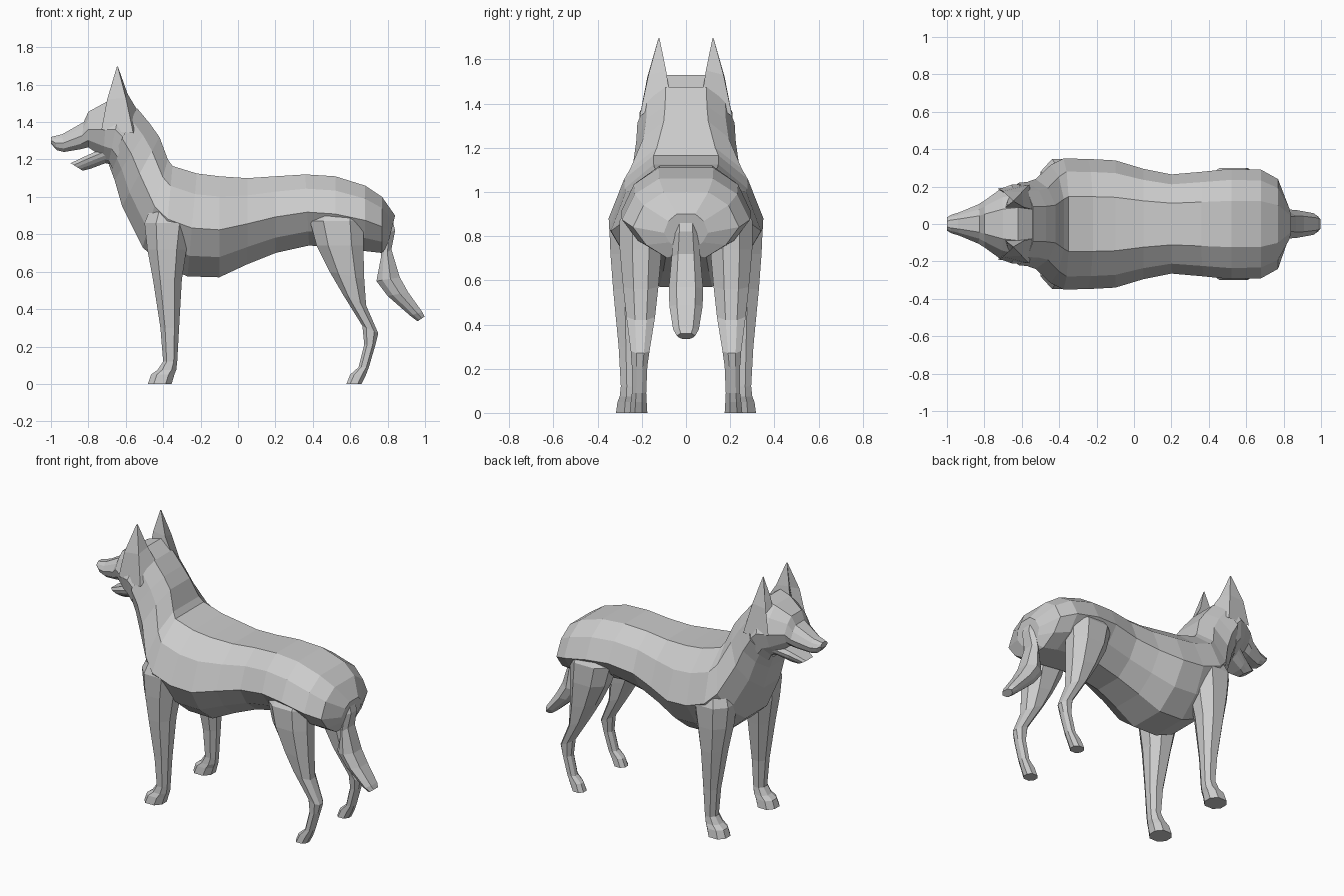
import bpy, bmesh
from mathutils import Vector


def loft(name, rings, mirror=False):
    """Skin a list of equal-length point rings, cap both ends, keep flat faces."""
    bm = bmesh.new()
    vs = [[bm.verts.new(p) for p in r] for r in rings]
    n = len(vs[0])
    for a, b in zip(vs, vs[1:]):
        for i in range(n):
            j = (i + 1) % n
            bm.faces.new((a[i], a[j], b[j], b[i]))
    bm.faces.new(vs[0])
    bm.faces.new(vs[-1])
    bmesh.ops.recalc_face_normals(bm, faces=bm.faces)
    me = bpy.data.meshes.new(name)
    bm.to_mesh(me)
    bm.free()
    ob = bpy.data.objects.new(name, me)
    bpy.context.collection.objects.link(ob)
    if mirror:
        m = ob.modifiers.new("mirror", "MIRROR")
        m.use_axis = (False, True, False)
        m.use_mirror_merge = False
    return ob


def section(xt, zt, xb, zb, w,
            prof=((0, .42), (.2, .8), (.53, 1), (.8, .75), (1, .35))):
    """Symmetric ring between a top point and a bottom point, half width w."""
    half = [(xt + (xb - xt) * f, k * w, zt + (zb - zt) * f) for f, k in prof]
    return half + [(x, -y, z) for x, y, z in reversed(half)]


def leg_ring(z, x0, x1, y0, y1, tilt=0):
    """Eight-sided leg ring; tilt raises the rear edge."""
    cx, cy, hx, hy = (x0 + x1) / 2, (y0 + y1) / 2, (x1 - x0) / 2, (y1 - y0) / 2
    oct8 = [(1, .4), (.5, 1), (-.5, 1), (-1, .4),
            (-1, -.4), (-.5, -1), (.5, -1), (1, -.4)]
    return [(cx + hx * a, cy + hy * b, z + tilt * a) for a, b in oct8]


# torso and neck, rump to back of skull: top x, z, bottom x, z, half width
torso = [
    (.84, .90, .80, .74, .10),
    (.77, 1.00, .77, .70, .24),
    (.68, 1.06, .68, .71, .29),
    (.52, 1.11, .52, .73, .295),
    (.36, 1.12, .38, .74, .28),
    (.20, 1.11, .20, .70, .265),
    (.05, 1.10, .05, .64, .295),
    (-.10, 1.11, -.10, .57, .34),
    (-.22, 1.125, -.27, .575, .348),
    (-.35, 1.165, -.40, .63, .35),
    (-.375, 1.20, -.51, .73, .315),
    (-.42, 1.32, -.62, .95, .24),
    (-.47, 1.39, -.66, 1.09, .225),
    (-.54, 1.475, -.69, 1.17, .22),
]
loft("torso", [section(*r) for r in torso])

# head with upper muzzle
head_prof = ((0, .42), (.2, .75), (.5, 1), (.8, .85), (1, .5))
head = [
    (-.54, 1.47, -.67, 1.15, .21),
    (-.62, 1.53, -.69, 1.19, .21),
    (-.70, 1.51, -.72, 1.21, .19),
    (-.80, 1.455, -.80, 1.265, .125),
    (-.825, 1.40, -.84, 1.255, .105),
    (-.94, 1.335, -.93, 1.24, .062),
    (-.98, 1.325, -.97, 1.25, .05),
    (-1.0, 1.32, -1.0, 1.285, .036),
]
loft("head", [section(*r, prof=head_prof) for r in head])

# open lower jaw
jaw_prof = ((0, .8), (.25, 1), (.5, .95), (.75, .8), (1, .5))
jaw = [(-.66, 1.29, -.66, 1.17, .15), (-.72, 1.26, -.71, 1.18, .12),
       (-.80, 1.225, -.79, 1.15, .08), (-.895, 1.18, -.83, 1.14, .045)]
loft("lower_jaw", [section(*r, prof=jaw_prof) for r in jaw])

# tall pointed ears: front outer, front hollow, front inner, back inner, back outer
ear_base = [(-.73, .19, 1.36), (-.67, .15, 1.42), (-.69, .085, 1.48),
            (-.53, .075, 1.45), (-.56, .21, 1.34)]
ear_mid = [(-.70, .175, 1.52), (-.65, .145, 1.53), (-.68, .095, 1.56),
           (-.59, .09, 1.55), (-.60, .17, 1.53)]
tip = Vector((-.645, .122, 1.705))
ear_tip = [tip + (Vector(p) - tip) * .05 for p in ear_mid]
loft("ears", [ear_base, ear_mid, ear_tip], mirror=True)

# front legs with paws
front = [
    (.98, -.45, -.28, .12, .30),
    (.86, -.50, -.25, .12, .348),
    (.72, -.485, -.275, .13, .342),
    (.56, -.455, -.30, .155, .33),
    (.30, -.415, -.315, .195, .305),
    (.12, -.40, -.325, .205, .295),
    (.075, -.43, -.33, .20, .30),
    (.05, -.465, -.34, .195, .31),
    (0, -.482, -.355, .19, .317),
]
loft("front_legs", [leg_ring(*r) for r in front], mirror=True)

# hind legs with bent hocks and paws
hind = [
    (.93, .42, .66, .10, .26),
    (.87, .385, .67, .10, .30),
    (.74, .42, .67, .11, .30),
    (.58, .49, .675, .125, .285, -.02),
    (.45, .56, .685, .14, .27, -.03),
    (.29, .665, .75, .165, .25, -.02),
    (.21, .675, .735, .175, .245),
    (.09, .645, .70, .18, .245),
    (.05, .60, .685, .178, .25),
    (0, .58, .66, .175, .255),
]
loft("hind_legs", [leg_ring(*r) for r in hind], mirror=True)

# hanging tail with upturned end: back edge x, z, front edge x, z, half width
tail_prof = ((0, .55), (.4, 1), (.75, .8), (1, .4))
tail = [(.82, .90, .75, .86, .05), (.84, .82, .77, .80, .055),
        (.82, .72, .765, .68, .065), (.865, .57, .74, .55, .078),
        (.91, .49, .80, .47, .075), (.985, .385, .92, .365, .058),
        (.998, .36, .96, .335, .042)]
loft("tail", [section(*r, prof=tail_prof) for r in tail])
